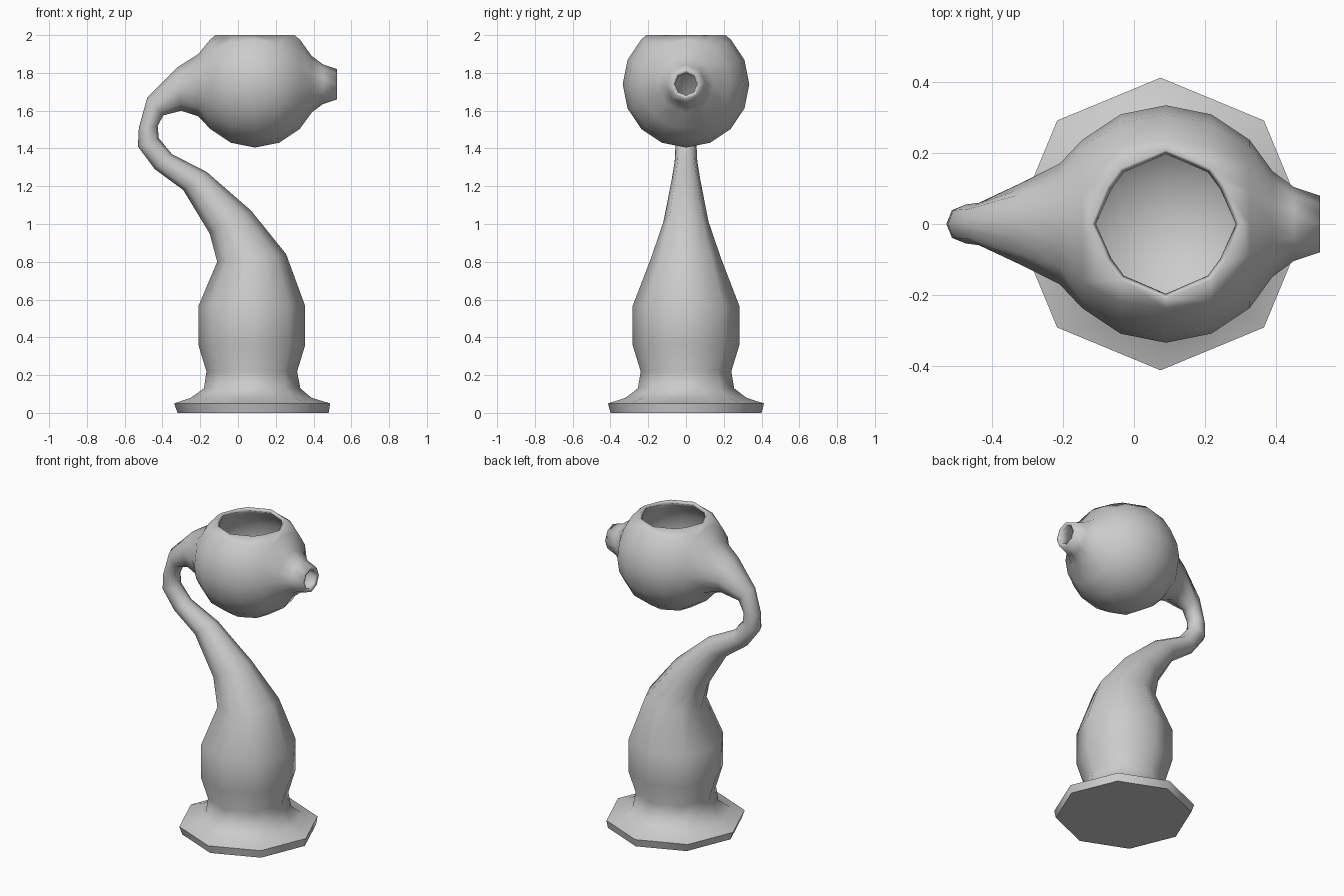
import bpy
import bmesh
from math import cos, sin, pi, radians, atan2, hypot

SIDES = 16
HEAD_X, HEAD_Z, HEAD_R = 0.09, 1.74, 0.335
TOP, RIM_R = 2.0, 0.21

cube = bpy.data.objects.get("Cube")
if cube:
    bpy.data.objects.remove(cube, do_unlink=True)

material = bpy.data.materials.new("plain grey")
material.use_nodes = True
grey = (0.6, 0.6, 0.6, 1)
material.diffuse_color = grey
material.node_tree.nodes["Principled BSDF"].inputs["Base Color"].default_value = grey

bm = bmesh.new()


def ring(a, b, depth, octagon=True):
    """Ring of vertices spanning a to b in the xz plane, with half depth along y."""
    points = []
    for i in range(SIDES):
        angle = 2 * pi * i / SIDES
        flat = cos(pi / 8) if octagon and i % 2 else 1
        t = 0.5 + 0.5 * cos(angle) * flat
        x = a[0] + (b[0] - a[0]) * t
        z = a[1] + (b[1] - a[1]) * t
        points.append(bm.verts.new((x, depth * sin(angle) * flat, z)))
    return points


def flat_ring(x, z, r):
    return ring((x - r, z), (x + r, z), r)


def upright_ring(x, r, octagon=False):
    return ring((x, HEAD_Z + r), (x, HEAD_Z - r), r, octagon)


# Foot and belly: level rings of (centre x, height, radius)
rings = [flat_ring(*p) for p in (
    (0.08, 0, 0.4), (0.075, 0.05, 0.413), (0.07, 0.08, 0.32),
    (0.075, 0.13, 0.255), (0.073, 0.22, 0.24),
    (0.073, 0.36, 0.283), (0.073, 0.565, 0.283))]

# Curved neck: outer point, inner point, half depth
rings += [ring(*p) for p in (
    ((-0.11, 0.8), (0.255, 0.84), 0.185),
    ((-0.15, 0.95), (0.07, 1.07), 0.12),
    ((-0.29, 1.18), (-0.165, 1.275), 0.077),
    ((-0.44, 1.29), (-0.35, 1.37), 0.06),
    ((-0.53, 1.41), (-0.42, 1.455), 0.055),
    ((-0.525, 1.51), (-0.425, 1.52), 0.055),
    ((-0.48, 1.67), (-0.395, 1.575), 0.06),
    ((-0.32, 1.83), (-0.3, 1.6), 0.12),
    ((-0.21, 1.9), (-0.21, 1.57), 0.17))]

# Round bowl
for step in range(2, 7):
    a = step * pi / 8
    rings.append(upright_ring(HEAD_X - HEAD_R * cos(a), HEAD_R * sin(a)))

# Spout
for x, r in ((0.39, 0.15), (0.45, 0.105), (0.525, 0.08)):
    rings.append(upright_ring(x, r, True))

for low, high in zip(rings, rings[1:]):
    for i in range(SIDES):
        j = (i + 1) % SIDES
        bm.faces.new((low[i], low[j], high[j], high[i]))
bm.faces.new(rings[0][::-1])

# Slice the bowl open and draw its rim onto an octagon
bmesh.ops.bisect_plane(bm, geom=bm.verts[:] + bm.edges[:] + bm.faces[:],
                       plane_co=(0, 0, TOP), plane_no=(0, 0, 1), clear_outer=True)
for v in bm.verts:
    if v.co.z > TOP - 0.001:
        dx, dy = v.co.x - HEAD_X, v.co.y
        angle = atan2(dy, dx)
        r = RIM_R * cos(pi / 8) / cos(angle % (pi / 4) - pi / 8)
        scale = r / hypot(dx, dy)
        v.co.x, v.co.y = HEAD_X + dx * scale, dy * scale
bmesh.ops.recalc_face_normals(bm, faces=bm.faces[:])

mesh = bpy.data.meshes.new("curved_vessel")
bm.to_mesh(mesh)
bm.free()
mesh.materials.append(material)
vessel = bpy.data.objects.new("curved_vessel", mesh)
bpy.context.collection.objects.link(vessel)

# Hollow wall, open at the bowl rim and the spout
wall = vessel.modifiers.new("wall", 'SOLIDIFY')
wall.thickness = 0.022
wall.offset = -1

bpy.context.view_layer.objects.active = vessel
vessel.select_set(True)
bpy.ops.object.shade_smooth_by_angle(angle=radians(60))
